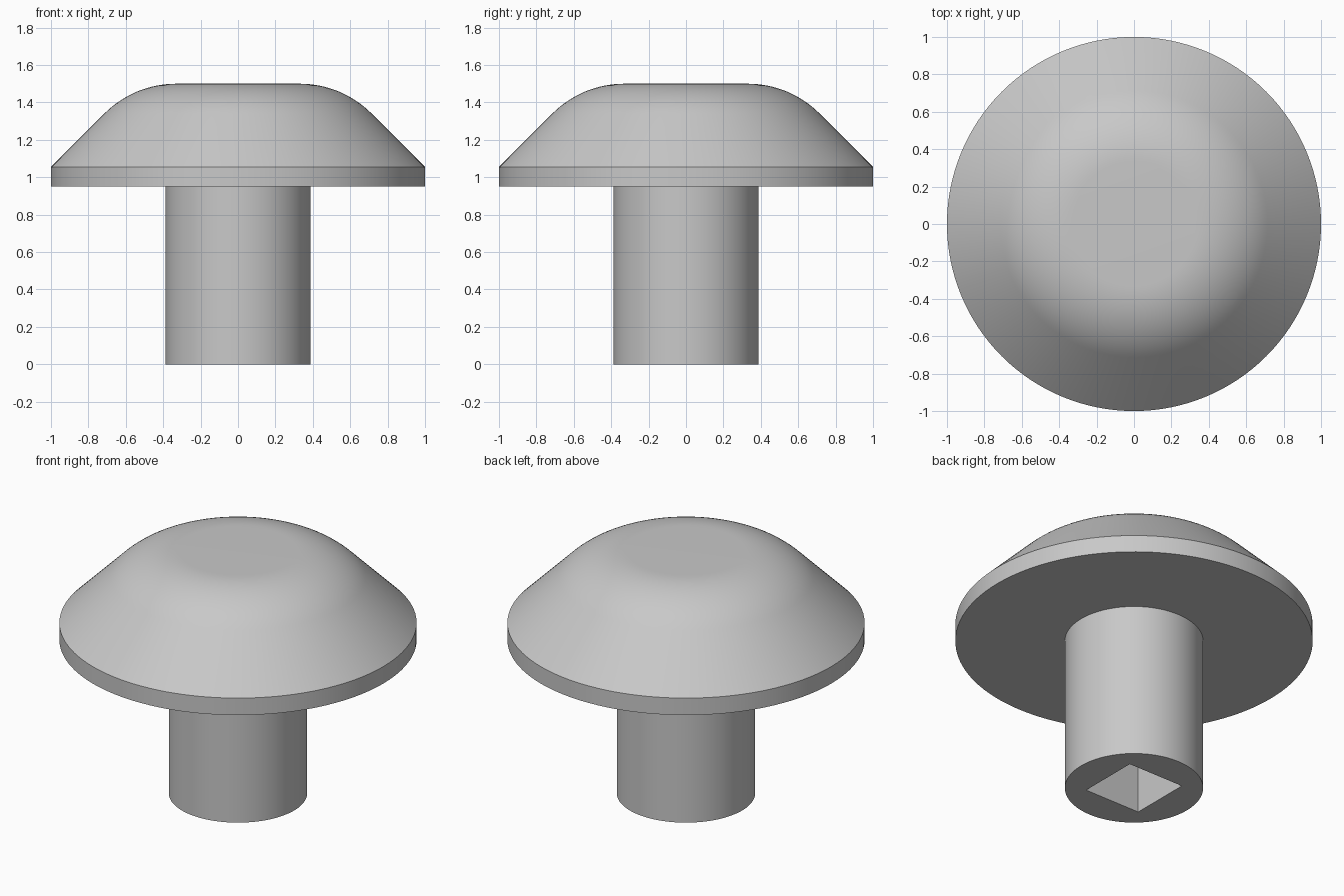
import bpy, bmesh, math
from mathutils import Matrix

cube = bpy.data.objects.get("Cube")
if cube:
    bpy.data.objects.remove(cube, do_unlink=True)

SEGMENTS = 128
STEM_R, HEAD_Z = 0.387, 0.95
TOP_Z, FLAT_R, FILLET = 1.5, 0.33, 0.543
SOCKET, SOCKET_DEPTH = 0.38, 0.6

grey = bpy.data.materials.new("plain grey")
grey.use_nodes = True
color = (0.58, 0.58, 0.58, 1)
grey.diffuse_color = color
grey.node_tree.nodes["Principled BSDF"].inputs["Base Color"].default_value = color


def make_object(name, bm):
    bmesh.ops.recalc_face_normals(bm, faces=bm.faces)
    mesh = bpy.data.meshes.new(name)
    bm.to_mesh(mesh)
    bm.free()
    mesh.materials.append(grey)
    obj = bpy.data.objects.new(name, mesh)
    bpy.context.collection.objects.link(obj)
    return obj


def lathe(name, profile):
    """Closed solid of revolution with flat end caps."""
    bm = bmesh.new()
    rings = []
    for r, z in profile:
        angles = [2 * math.pi * i / SEGMENTS for i in range(SEGMENTS)]
        rings.append([bm.verts.new((r * math.cos(a), r * math.sin(a), z)) for a in angles])
    for low, high in zip(rings, rings[1:]):
        for i in range(SEGMENTS):
            j = (i + 1) % SEGMENTS
            bm.faces.new((low[i], low[j], high[j], high[i]))
    bm.faces.new(rings[0][::-1])
    bm.faces.new(rings[-1])
    return make_object(name, bm)


# Stem, flat underside, short rim, sloped cone and tangent rounded shoulder
profile = [(STEM_R, 0), (STEM_R, HEAD_Z), (1, HEAD_Z), (1, 1.055)]
steps = 16
for i in range(steps + 1):
    a = math.radians(45) * (1 - i / steps)
    profile.append((FLAT_R + FILLET * math.sin(a), TOP_Z - FILLET * (1 - math.cos(a))))
knob = lathe("mushroom_knob", profile)

# Square socket sunk into the foot of the stem
bm = bmesh.new()
bmesh.ops.create_cube(bm, size=1, matrix=Matrix.Diagonal((SOCKET, SOCKET, 2 * SOCKET_DEPTH, 1)))
cutter = make_object("socket_cutter", bm)
cutter.hide_render = True

cut = knob.modifiers.new("socket", "BOOLEAN")
cut.operation = "DIFFERENCE"
cut.solver = "EXACT"
cut.object = cutter

bpy.ops.object.select_all(action="DESELECT")
knob.select_set(True)
bpy.context.view_layer.objects.active = knob
bpy.ops.object.modifier_apply(modifier=cut.name)
bpy.data.objects.remove(cutter, do_unlink=True)

# Smooth round walls, crisp rims
bpy.ops.object.shade_smooth_by_angle(angle=math.radians(30))
